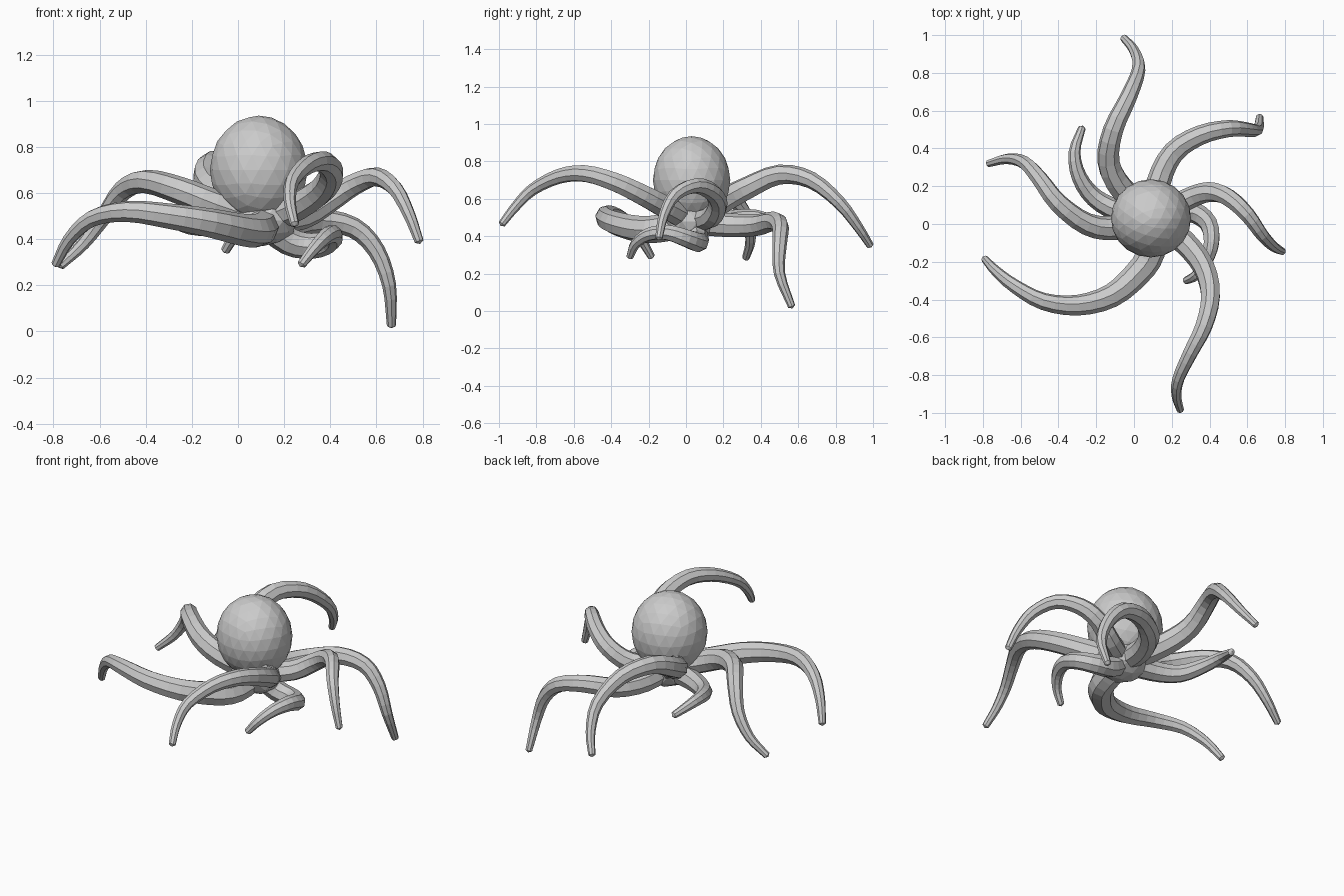
import bpy, bmesh, math
from mathutils import Vector

if "Cube" in bpy.data.objects:
    bpy.data.objects.remove(bpy.data.objects["Cube"])

HUB = (0.11, 0.03, 0.48)
SIDES = 8


def catmull(p0, p1, p2, p3, t):
    return 0.5 * (2 * p1 + (p2 - p0) * t + (2 * p0 - 5 * p1 + 4 * p2 - p3) * t * t
                  + (3 * p1 - p0 - 3 * p2 + p3) * t ** 3)


def finish(bm, name):
    bmesh.ops.recalc_face_normals(bm, faces=bm.faces)
    mesh = bpy.data.meshes.new(name)
    bm.to_mesh(mesh)
    bm.free()
    obj = bpy.data.objects.new(name, mesh)
    bpy.context.collection.objects.link(obj)
    return obj


def blob(name, centre, size, level):
    bm = bmesh.new()
    bmesh.ops.create_icosphere(bm, subdivisions=level, radius=1)
    for v in bm.verts:
        v.co = Vector(c + s * k for c, s, k in zip(centre, size, v.co))
    return finish(bm, name)


def tentacle(name, pts, r_base, r_tip=0.02, steps=3):
    """Tapered faceted tube along a smooth path from the hub to the tip."""
    p = [Vector(q) for q in [HUB] + pts]
    p = [2 * p[0] - p[1]] + p + [2 * p[-1] - p[-2]]
    path = []
    for i in range(1, len(p) - 2):
        path += [catmull(*p[i - 1:i + 3], k / steps) for k in range(steps)]
    path.append(p[-2])
    lengths = [0.0]
    for a, b in zip(path, path[1:]):
        lengths.append(lengths[-1] + (b - a).length)
    bm = bmesh.new()
    rings, side = [], None
    for i, c in enumerate(path):
        tan = (path[min(i + 1, len(path) - 1)] - path[max(i - 1, 0)]).normalized()
        side = tan.orthogonal() if side is None else side - tan * side.dot(tan)
        side.normalize()
        up = tan.cross(side)
        t = lengths[i] / lengths[-1]
        r = r_tip + (r_base - r_tip) * (1 - t ** 1.4)
        rings.append([bm.verts.new(c + r * (math.cos(a) * side + math.sin(a) * up))
                      for a in (2 * math.pi * k / SIDES for k in range(SIDES))])
    for a, b in zip(rings, rings[1:]):
        for k in range(SIDES):
            n = (k + 1) % SIDES
            bm.faces.new((a[k], a[n], b[n], b[k]))
    bm.faces.new(rings[0])
    end = bm.verts.new(path[-1] + tan * 0.012)
    for k in range(SIDES):
        bm.faces.new((rings[-1][k], rings[-1][(k + 1) % SIDES], end))
    return finish(bm, name)


# Head and the body hub where the arms join
blob("head", (0.09, 0.03, 0.70), (0.212, 0.207, 0.235), 3)
blob("body_hub", (0.11, 0.02, 0.48), (0.15, 0.14, 0.11), 2)

# Eight arms, each a path from hub to tip
tentacle("back_arm", [(-0.06, 0.18, 0.58), (-0.135, 0.33, 0.66), (-0.11, 0.5, 0.73),
                      (-0.03, 0.67, 0.70), (0.025, 0.82, 0.58), (0.0, 0.92, 0.45),
                      (-0.055, 0.985, 0.35)], 0.072)
tentacle("back_right_arm", [(0.13, 0.22, 0.46), (0.21, 0.38, 0.46), (0.35, 0.47, 0.48),
                            (0.5, 0.505, 0.45), (0.6, 0.50, 0.35), (0.655, 0.50, 0.2),
                            (0.665, 0.565, 0.025)], 0.068)
tentacle("right_arm", [(0.28, 0.13, 0.50), (0.4, 0.17, 0.57), (0.5, 0.14, 0.635),
                       (0.6, 0.05, 0.67), (0.68, -0.06, 0.62), (0.74, -0.12, 0.51),
                       (0.785, -0.145, 0.39)], 0.062)
tentacle("curled_arm", [(0.22, 0.06, 0.39), (0.32, 0.06, 0.37), (0.395, 0.0, 0.39),
                        (0.41, -0.1, 0.42), (0.38, -0.2, 0.41), (0.33, -0.27, 0.36),
                        (0.275, -0.30, 0.29)], 0.065)
tentacle("front_right_arm", [(0.27, -0.10, 0.55), (0.37, -0.23, 0.62), (0.405, -0.38, 0.69),
                             (0.37, -0.54, 0.735), (0.30, -0.68, 0.72), (0.235, -0.82, 0.65),
                             (0.225, -0.91, 0.56), (0.245, -0.985, 0.465)], 0.068)
tentacle("front_left_arm", [(0.09, -0.15, 0.44), (0.02, -0.26, 0.44), (-0.12, -0.38, 0.47),
                            (-0.3, -0.43, 0.50), (-0.48, -0.41, 0.52), (-0.63, -0.33, 0.49),
                            (-0.73, -0.25, 0.40), (-0.79, -0.185, 0.29)], 0.078)
tentacle("left_arm", [(-0.1, -0.02, 0.55), (-0.25, 0.0, 0.61), (-0.4, 0.11, 0.65),
                      (-0.5, 0.24, 0.61), (-0.58, 0.325, 0.50), (-0.67, 0.345, 0.38),
                      (-0.77, 0.32, 0.285)], 0.07)
tentacle("back_left_arm", [(-0.08, 0.07, 0.47), (-0.21, 0.14, 0.47), (-0.29, 0.25, 0.50),
                           (-0.315, 0.38, 0.51), (-0.275, 0.51, 0.47)], 0.065)
